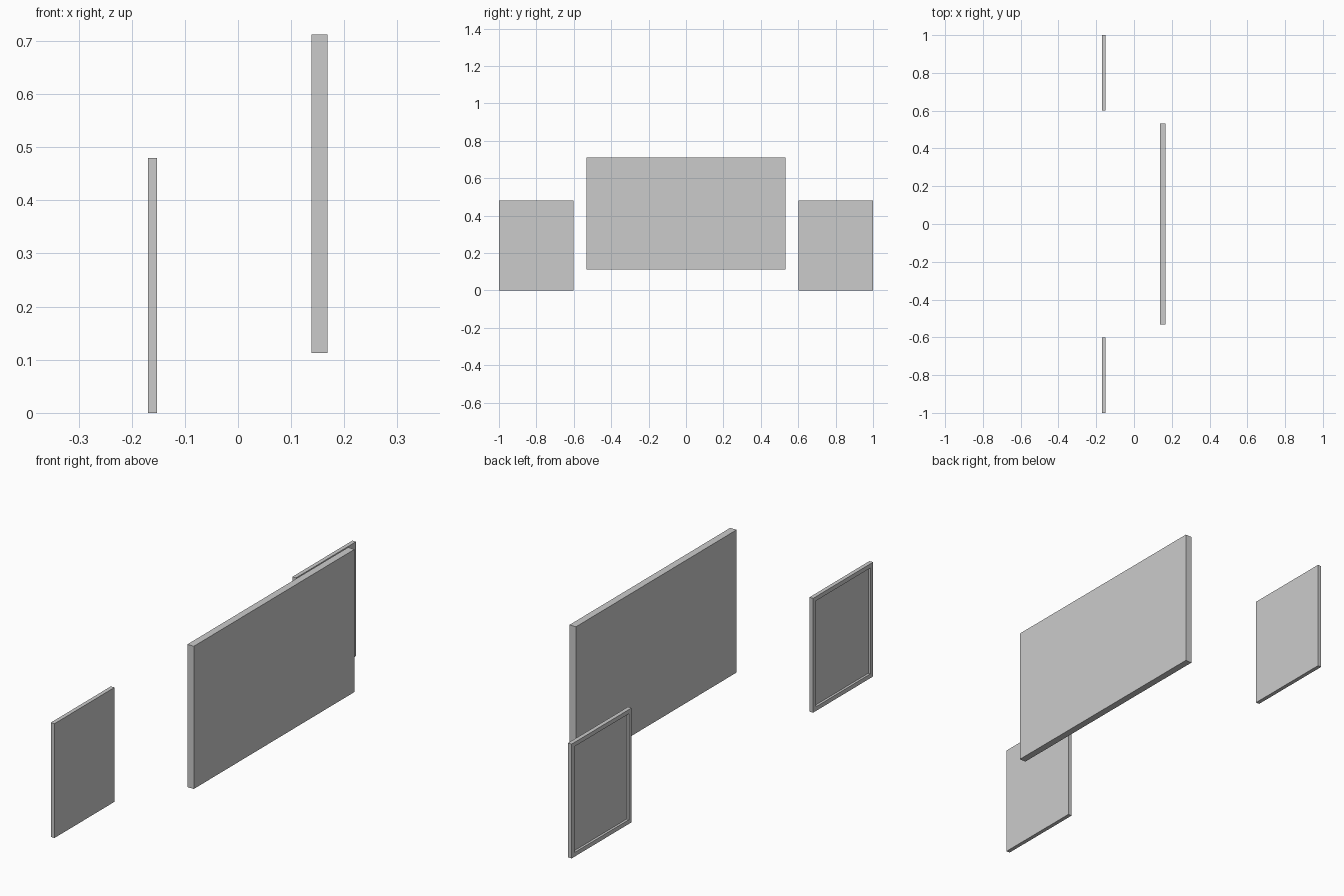
import bpy, bmesh
from mathutils import Vector

if "Cube" in bpy.data.objects:
    bpy.data.objects.remove(bpy.data.objects["Cube"])


def panel(name, lo, hi, rim=0, depth=0):
    """Flat slab between two corners, optionally recessed on its -x face."""
    lo, hi = Vector(lo), Vector(hi)
    bm = bmesh.new()
    bmesh.ops.create_cube(bm, size=1)
    for v in bm.verts:
        v.co = (lo + hi) / 2 + v.co * (hi - lo)
    if rim:
        bm.normal_update()
        face = min(bm.faces, key=lambda f: f.normal.x)
        bmesh.ops.inset_region(bm, faces=[face], thickness=rim)
        # the inset keeps the face; extrude it inwards for the recess
        ext = bmesh.ops.extrude_discrete_faces(bm, faces=[face])
        for v in ext["faces"][0].verts:
            v.co.x += depth
    bmesh.ops.recalc_face_normals(bm, faces=bm.faces)
    mesh = bpy.data.meshes.new(name)
    bm.to_mesh(mesh)
    bm.free()
    obj = bpy.data.objects.new(name, mesh)
    bpy.context.collection.objects.link(obj)
    return obj


# Large central screen
panel("screen", (0.138, -0.533, 0.113), (0.168, 0.533, 0.712))

# Side panels with a shallow recessed face
for side, y0, y1 in (("left", -1.0, -0.602), ("right", 0.602, 1.0)):
    panel(f"side_panel_{side}", (-0.169, y0, 0), (-0.152, y1, 0.48),
          rim=0.025, depth=0.01)
